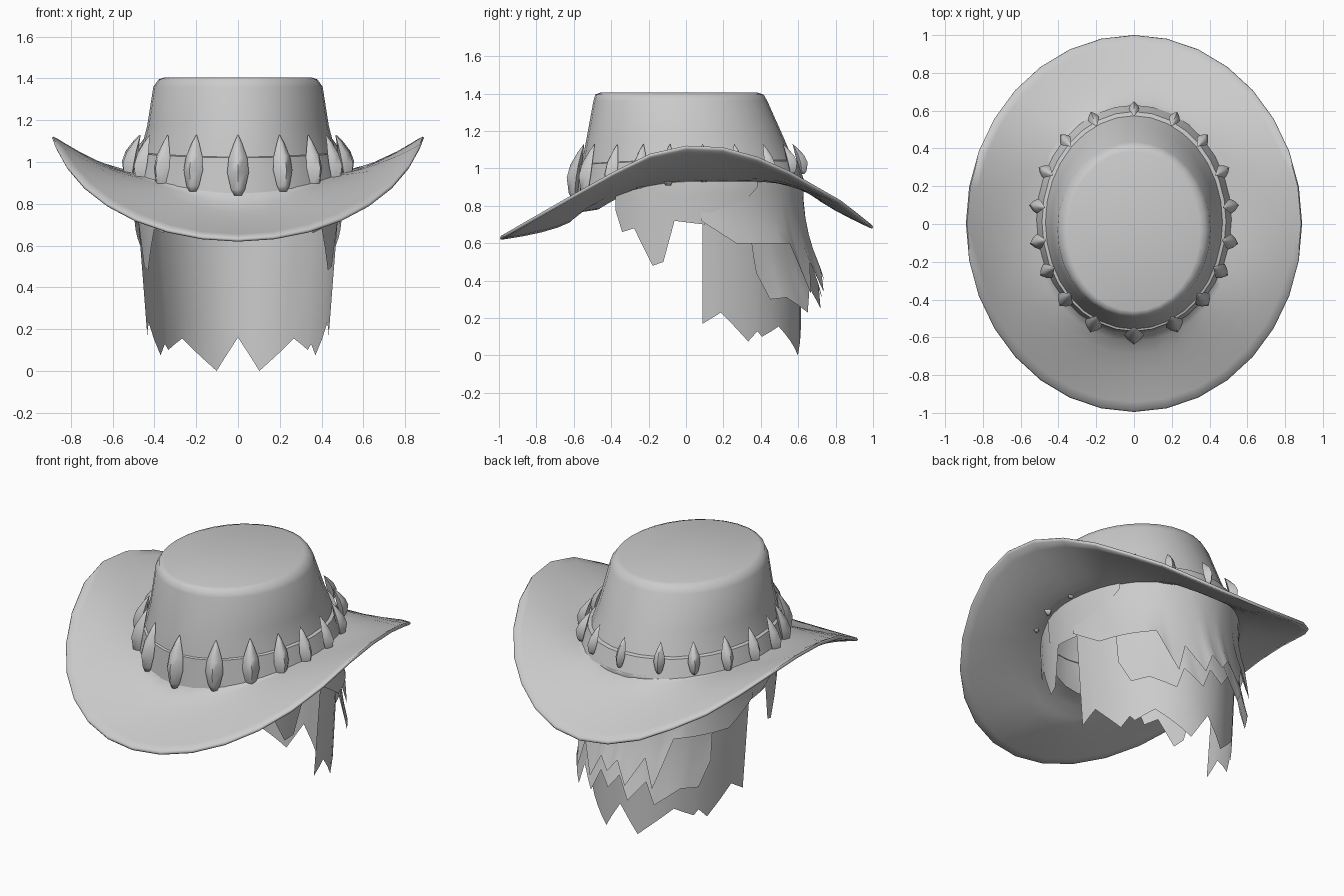
import bpy, bmesh, math
from math import sin, cos, radians, pi

if "Cube" in bpy.data.objects:
    bpy.data.objects.remove(bpy.data.objects["Cube"])

grey = bpy.data.materials.new("plain_grey")
grey.diffuse_color = (0.6, 0.6, 0.6, 1)
grey.use_nodes = True
grey.node_tree.nodes["Principled BSDF"].inputs["Base Color"].default_value = grey.diffuse_color


def lerp(table, v):
    """Piecewise-linear lookup in a list of (key, value)."""
    if v <= table[0][0]:
        return table[0][1]
    for (a, p), (b, q) in zip(table, table[1:]):
        if v <= b:
            return p + (q - p) * (v - a) / (b - a)
    return table[-1][1]


def finish(bm, name, angle=40, fix=True):
    if fix:
        bmesh.ops.recalc_face_normals(bm, faces=bm.faces)
    me = bpy.data.meshes.new(name)
    bm.to_mesh(me)
    bm.free()
    ob = bpy.data.objects.new(name, me)
    bpy.context.collection.objects.link(ob)
    me.materials.append(grey)
    bpy.ops.object.select_all(action='DESELECT')
    ob.select_set(True)
    bpy.context.view_layer.objects.active = ob
    bpy.ops.object.shade_smooth_by_angle(angle=radians(angle))
    return ob


def bridge(bm, rings):
    for a, b in zip(rings, rings[1:]):
        n = len(a)
        for i in range(n):
            j = (i + 1) % n
            bm.faces.new((a[i], a[j], b[j], b[i]))


N = 32
ANG = [2 * pi * i / N for i in range(N)]   # 0 = right side, pi/2 = back


def oval(a, rx, front, back):
    return rx * cos(a), (front + back) / 2 + (back - front) / 2 * sin(a)


def blend(a, front, side, back):
    s = sin(a)
    return side + ((back if s > 0 else front) - side) * s * s


def base_z(a):
    return blend(a, 0.86, 0.95, 0.95)


# Hat: brim underside, rolled edge, brim top, crown and cap in one skin
EDGE = [(-1, .635), (-.6, .865), (-.36, 1.0), (-.145, 1.105), (.07, 1.135),
        (.28, 1.105), (.5, 1.02), (.68, .915), (.845, .82), (1, .695)]


def brim_ring(bm, t, drop, sag=0):
    ring = []
    for a in ANG:
        xi, yi = oval(a, .50, -.57, .61)
        xo, yo = oval(a, .89, -.995, 1.0)
        p = blend(a, .6, 1.5, .68)
        zi, zo = base_z(a), lerp(EDGE, yo)
        low = drop + sag * (1 - t) * blend(a, 1, 0, 0)
        ring.append(bm.verts.new((xi + (xo - xi) * t, yi + (yo - yi) * t,
                                  zi + (zo - zi) * t ** p - low)))
    return ring


bm = bmesh.new()
steps = [0, .12, .28, .48, .7, .88, .985]
# the underside reaches a little way in under the crown
rings = [[bm.verts.new((*oval(a, .475, -.47, .58), blend(a, .78, .95, .94)))
          for a in ANG]]
rings += [brim_ring(bm, t, .02, .075) for t in steps]
rings.append(brim_ring(bm, 1.0, .01))
rings += [brim_ring(bm, t, 0) for t in reversed(steps)]
CROWN = [(1.04, .47, -.555, .575), (1.17, .435, -.53, .52),
         (1.36, .405, -.495, .435), (1.395, .38, -.485, .415),
         (1.405, .35, -.46, .385)]
for z, rx, f, b in CROWN:
    rings.append([bm.verts.new((*oval(a, rx, f, b), z)) for a in ANG])
bridge(bm, rings)
bm.faces.new(rings[-1])
finish(bm, "hat", 75)

# Hat band: thin strip around the crown base, turned in at its top edge
bm = bmesh.new()
band = [[bm.verts.new((*oval(a, .52, -.58, .63), base_z(a) - .01)) for a in ANG],
        [bm.verts.new((*oval(a, .487, -.568, .595), blend(a, 1.02, 1.04, 1.04)))
         for a in ANG],
        [bm.verts.new((*oval(a, .468, -.553, .573), blend(a, 1.025, 1.045, 1.045)))
         for a in ANG]]
bridge(bm, band)
finish(bm, "hat_band", 30)

# Teeth around the band, shrinking towards the back
TOOTH = [(0, .35), (.1, .65), (.38, 1), (.62, .85), (.85, .4), (1, .03)]
SPOTS = [(0, -.59), (.215, -.53), (.365, -.4), (.46, -.25), (.51, -.095),
         (.515, .095), (.47, .28), (.365, .445), (.215, .56), (0, .615)]
bm = bmesh.new()
for i, (px, py) in enumerate(SPOTS):
    for side in ((1,) if px == 0 else (1, -1)):
        u = i / (len(SPOTS) - 1)
        a = math.atan2(py - .02, px * side)
        width = .052 - .024 * u
        depth = .05 - .012 * u
        bottom, top = .84 + .13 * min(1, u * 1.2), 1.13
        out, along = (cos(a), sin(a)), (-sin(a), cos(a))
        rings = []
        for h, r in TOOTH:
            lean = .005 - .05 * h * h
            ring = []
            for o, s in ((1, 0), (.5, .65), (0, 1), (-.5, 0), (0, -1), (.5, -.65)):
                d, w = o * depth * r + lean, s * width * r
                ring.append(bm.verts.new((px * side + out[0] * d + along[0] * w,
                                          py + out[1] * d + along[1] * w,
                                          bottom + (top - bottom) * h)))
            rings.append(ring)
        bridge(bm, rings)
        bm.faces.new(rings[0])
        bm.faces.new(rings[-1])
finish(bm, "band_teeth", 70)


# Hair: curved sheets with a jagged lower edge, mirrored left to right
def hair(name, tips, top, offset, flare, rows=5):
    lo, hi = tips[0][0], tips[-1][0]
    cols = sorted({t for t, _ in tips} | {t for t in range(lo, hi, 6)
                  if all(abs(t - k) > 2 for k, _ in tips)})
    bm = bmesh.new()
    grid = []
    for t in cols:
        a, zb = radians(t), lerp(tips, t)
        col = []
        for r in range(rows + 1):
            f = r / rows
            z = top + (zb - top) * f
            grow = offset + flare * max(0, .85 - z) * f
            rx = .422 + .07 * min(z, .9) / .9 + grow * .4
            x = 0 if t == 90 else rx * cos(a)
            col.append(bm.verts.new((x, .05 + (.565 + grow) * sin(a), z)))
        grid.append(col)
    for a, b in zip(grid, grid[1:]):
        for r in range(rows):
            bm.faces.new((a[r], a[r + 1], b[r + 1], b[r]))
    ob = finish(bm, name, 50, fix=False)
    for p in ob.data.polygons:
        if p.normal.y * (p.center.y - .05) + p.normal.x * p.center.x < 0:
            p.flip()
    m = ob.modifiers.new("mirror", 'MIRROR')
    m.use_clip = True


hair("hair_inner_layer", [(4, .17), (14, .23), (30, .075), (36, .13), (39, .10),
                          (52, .155), (76, .0), (90, .16)], .95, 0, 0)
hair("hair_middle_layer", [(30, .44), (36, .30), (46, .31), (60, .23), (66, .36),
                           (76, .25), (83, .38), (90, .30)], .85, .005, .2)
hair("hair_outer_layer", [(3, .72), (20, .60), (52, .60), (61, .33), (67, .50),
                          (77, .34), (84, .47), (90, .40)], .95, .012, .25)
hair("temple_hair", [(-20, .78), (-5, .72), (27, .83), (34, .90)], .93, .028, 0)
hair("sidelocks", [(-47, .78), (-42, .66), (-34, .68), (-23, .48), (-17, .50),
                   (-11, .72), (5, .70)], .95, .02, 0)
